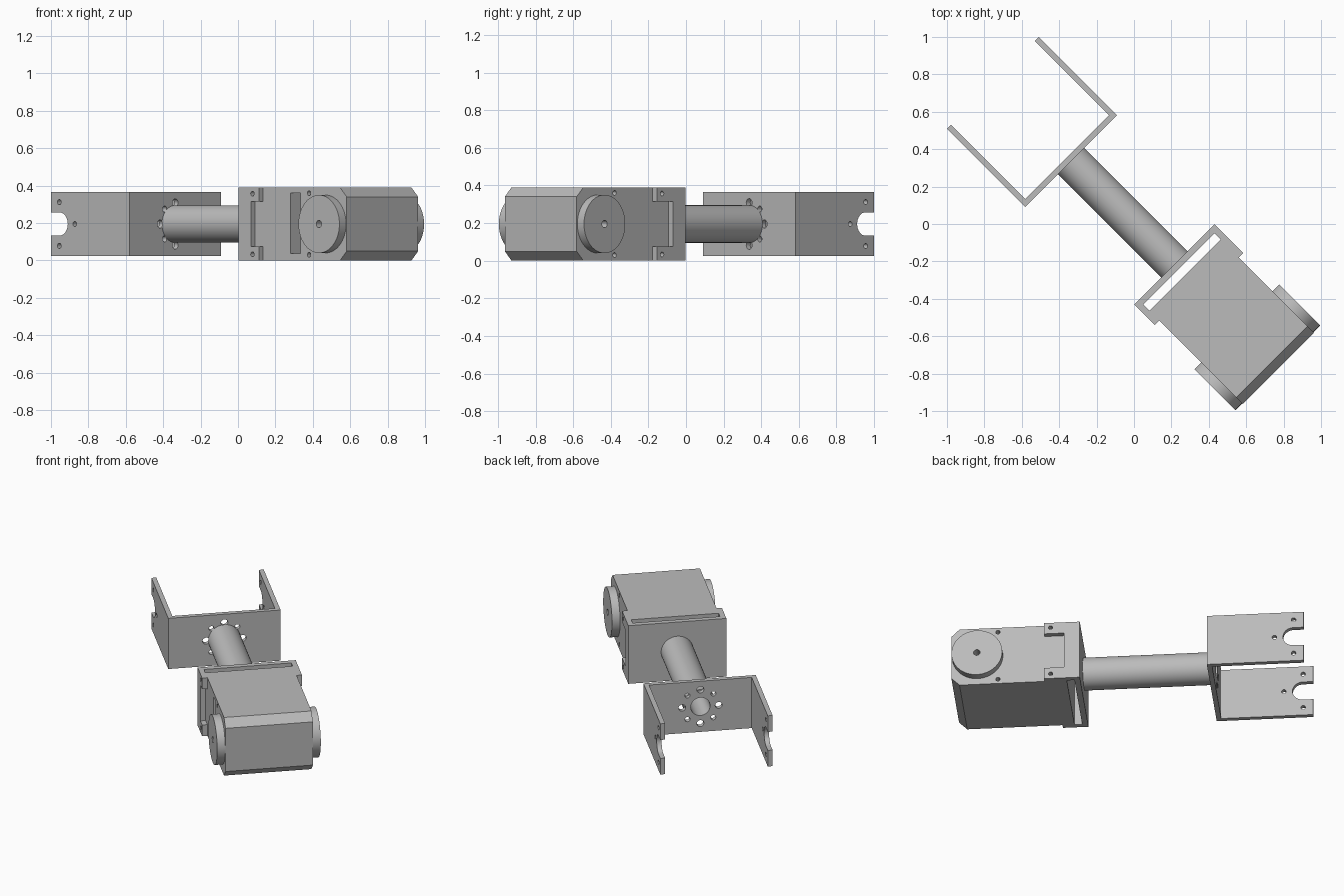
import bpy, bmesh, math
from mathutils import Matrix, Vector

cube = bpy.data.objects.get("Cube")
if cube:
    bpy.data.objects.remove(cube, do_unlink=True)

MID = 0.195          # height of the main axis
TOP = 2 * MID

grey = bpy.data.materials.new("light_grey")
grey.use_nodes = True
grey.diffuse_color = (0.5, 0.5, 0.5, 1)
grey.node_tree.nodes["Principled BSDF"].inputs["Base Color"].default_value = (0.5, 0.5, 0.5, 1)


def finish(bm, name):
    bmesh.ops.recalc_face_normals(bm, faces=bm.faces[:])
    mesh = bpy.data.meshes.new(name)
    bm.to_mesh(mesh)
    bm.free()
    mesh.materials.append(grey)
    obj = bpy.data.objects.new(name, mesh)
    bpy.context.collection.objects.link(obj)
    return obj


def prism(name, points, axis, low, high):
    """Extrude a 2D outline along 'y' (outline is x, z) or 'z' (outline is x, y)."""
    bm = bmesh.new()
    place = (lambda a, b: (a, low, b)) if axis == "y" else (lambda a, b: (a, b, low))
    face = bm.faces.new([bm.verts.new(place(a, b)) for a, b in points])
    ext = bmesh.ops.extrude_face_region(bm, geom=[face])
    step = Vector((0, high - low, 0)) if axis == "y" else Vector((0, 0, high - low))
    bmesh.ops.translate(bm, vec=step, verts=[g for g in ext["geom"] if isinstance(g, bmesh.types.BMVert)])
    return finish(bm, name)


def box(name, x, y, z):
    return prism(name, [(x[0], y[0]), (x[1], y[0]), (x[1], y[1]), (x[0], y[1])], "z", *z)


def cylinder(name, axis, radius, start, end, a, b, sides=32):
    """Cylinder along 'x' (a, b are y, z) or 'y' (a, b are x, z)."""
    bm = bmesh.new()
    mid = (start + end) / 2
    if axis == "x":
        matrix = Matrix.Translation((mid, a, b)) @ Matrix.Rotation(math.pi / 2, 4, "Y")
    else:
        matrix = Matrix.Translation((a, mid, b)) @ Matrix.Rotation(math.pi / 2, 4, "X")
    bmesh.ops.create_cone(bm, cap_ends=True, segments=sides, radius1=radius, radius2=radius,
                          depth=end - start, matrix=matrix)
    return finish(bm, name)


def cut(obj, *cutters):
    for cutter in cutters:
        cutter.hide_render = True
        mod = obj.modifiers.new("cut", "BOOLEAN")
        mod.operation, mod.solver, mod.object = "DIFFERENCE", "EXACT", cutter
        bpy.context.view_layer.objects.active = obj
        bpy.ops.object.modifier_apply(modifier=mod.name)
        bpy.data.objects.remove(cutter, do_unlink=True)


def drill(obj, radius, x, z, y0=-1, y1=1):
    cut(obj, cylinder("drill", "y", radius, y0, y1, x, z, 20))


# Fork bracket: a U of sheet with notched arms
W, T, END, BACK = 0.347, 0.03, -1.067, -0.475
fork = prism("fork_bracket", [(END, -W), (BACK, -W), (BACK, W), (END, W), (END, W - T),
                              (BACK - T, W - T), (BACK - T, T - W), (END, T - W)], "z", 0.025, 0.365)
NOTCH = 0.062
outline = [(END - 0.1, MID - NOTCH)]
for i in range(17):
    t = -math.pi / 2 + math.pi * i / 16
    outline.append((-1.002 + NOTCH * math.cos(t), MID + NOTCH * math.sin(t)))
outline.append((END - 0.1, MID + NOTCH))
cut(fork, prism("notch", outline, "y", -1, 1))
for x, dz in ((-1.005, 0.117), (-1.005, -0.117), (-0.888, 0)):
    drill(fork, 0.014, x, MID + dz)

# Ring of holes and centre bore in the fork's back plate
for i in range(8):
    t = i * math.pi / 4
    cut(fork, cylinder("hole", "x", 0.016 if i % 2 else 0.022, -0.6, -0.4,
                       0.113 * math.cos(t), MID + 0.113 * math.sin(t), 20))
cut(fork, cylinder("bore", "x", 0.06, -0.6, -0.4, 0, MID))

# Arm tube
tube = cylinder("arm_tube", "x", 0.1, BACK, 0.306, 0, MID, 64)
cut(tube, cylinder("bore", "x", 0.06, -0.6, 0.29, 0, MID))

# Motor bracket: a U whose arms are cut into prongs
V, I = 0.303, 0.27
clamp = prism("motor_bracket", [(0.305, -V), (0.46, -V), (0.46, -I), (0.34, -I),
                                (0.34, I), (0.522, I), (0.522, V), (0.305, V)], "z", 0, TOP)
cut(clamp, box("gap", (0.4, 0.7), (-1, 1), (0.075, 0.315)))
for z in (0.033, TOP - 0.033):
    drill(clamp, 0.013, 0.412, z, -1, 0)
    drill(clamp, 0.013, 0.483, z, 0, 1)

# Motor housing with chamfered end
L, C = 1.092, 0.05
body = prism("motor_housing", [(0.387, 0), (L - C, 0), (L, C), (L, TOP - C), (L - C, TOP), (0.387, TOP)],
             "y", -0.27, 0.27)
cut(body, box("slot", (0.667, 0.744), (-0.5, -0.17), (0.038, 0.36)))
for side in (-1, 1):
    y0, y1 = sorted((side * 0.2, side * 0.5))
    for z in (0.03, TOP - 0.03):
        drill(body, 0.013, 0.807, z, y0, y1)

# Turning discs on both sides
discs = []
for side, name in ((-1, "right_disc"), (1, "left_disc")):
    y0, y1 = sorted((side * 0.27, side * 0.32))
    disc = cylinder(name, "y", 0.155, y0, y1, 0.932, MID, 64)
    drill(disc, 0.02, 0.932, MID)
    y0, y1 = sorted((side * 0.2, side * 0.5))
    drill(body, 0.02, 0.932, MID, y0, y1)
    discs.append(disc)

# Turn the whole assembly to the diagonal and smooth the round faces
bpy.ops.object.select_all(action="DESELECT")
for obj in [fork, tube, clamp, body] + discs:
    obj.rotation_euler.z = -math.pi / 4
    obj.select_set(True)
bpy.context.view_layer.objects.active = tube
bpy.ops.object.shade_smooth_by_angle(angle=math.radians(30))
